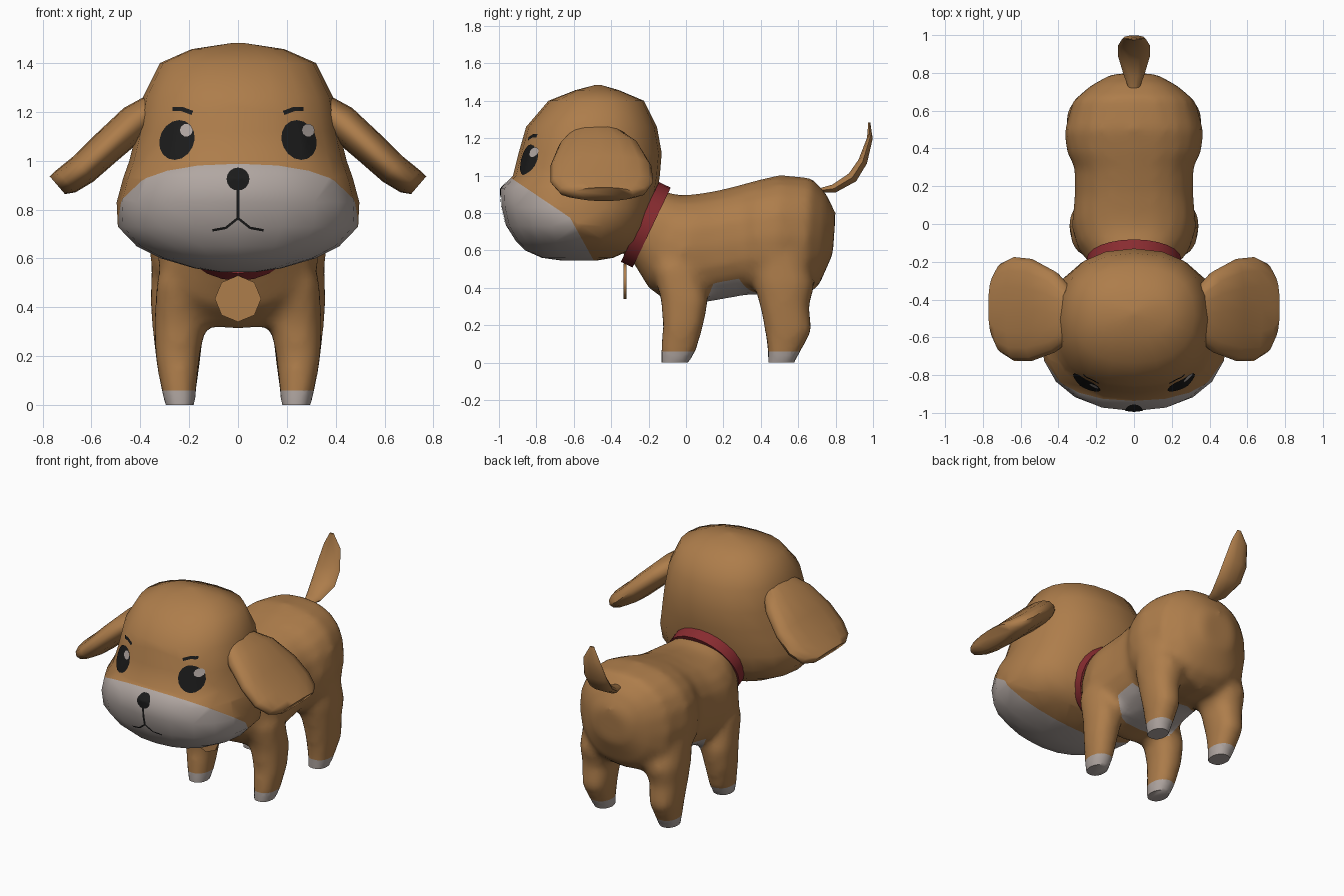
import bpy, bmesh
from math import sin, cos, pi, radians
from mathutils import Vector
from mathutils.bvhtree import BVHTree

cube = bpy.data.objects.get("Cube")
if cube:
    bpy.data.objects.remove(cube, do_unlink=True)


def material(name, r, g, b):
    m = bpy.data.materials.new(name)
    m.use_nodes = True
    m.diffuse_color = (r, g, b, 1)
    bsdf = m.node_tree.nodes["Principled BSDF"]
    bsdf.inputs["Base Color"].default_value = (r, g, b, 1)
    bsdf.inputs["Roughness"].default_value = 0.9
    return m


BROWN = material("brown_fur", 0.42, 0.205, 0.07)
WHITE = material("pale_fur", 0.44, 0.385, 0.36)
RED = material("red_collar", 0.25, 0.025, 0.03)
BLACK = material("black_marks", 0.011, 0.011, 0.011)
made = []


def ring(c, u, v, p=2.3, n=20):
    """Rounded cross-section around c, spanned by half-axes u and v."""
    def e(t):
        return (abs(t) ** (2 / p)) * (1 if t > 0 else -1)
    c, u, v = Vector(c), Vector(u), Vector(v)
    return [c + u * e(cos(2 * pi * i / n)) + v * e(sin(2 * pi * i / n)) for i in range(n)]


def loft(rings, loop=False):
    """Skin a row of rings; close it with caps or into a loop."""
    bm = bmesh.new()
    rows = [[bm.verts.new(p) for p in r] for r in rings]
    n = len(rows[0])
    pairs = list(zip(rows, rows[1:]))
    if loop:
        pairs.append((rows[-1], rows[0]))
    for a, b in pairs:
        for i in range(n):
            j = (i + 1) % n
            bm.faces.new((a[i], a[j], b[j], b[i]))
    if not loop:
        bm.faces.new(rows[0])
        bm.faces.new(rows[-1])
    bmesh.ops.recalc_face_normals(bm, faces=bm.faces)
    return bm


def finish(name, bm, mats, rule=None):
    bm.normal_update()
    if rule:
        for f in bm.faces:
            f.material_index = int(rule(f.calc_center_median()))
    me = bpy.data.meshes.new(name)
    bm.to_mesh(me)
    bm.free()
    for m in mats:
        me.materials.append(m)
    ob = bpy.data.objects.new(name, me)
    bpy.context.scene.collection.objects.link(ob)
    made.append(ob)
    return ob


def slice_mesh(bm, co, no, clear=False, faces=None):
    faces = faces or bm.faces[:]
    geom = set(faces)
    for f in faces:
        geom.update(f.edges, f.verts)
    bmesh.ops.bisect_plane(bm, geom=list(geom), plane_co=co, plane_no=no, clear_outer=clear)


# Head: height, front y, back y, half width
head_rows = [
    (1.483, -0.49, -0.45, 0.02), (1.457, -0.59, -0.36, 0.19), (1.40, -0.735, -0.225, 0.32),
    (1.26, -0.855, -0.155, 0.39), (1.12, -0.895, -0.13, 0.415), (1.0, -0.925, -0.14, 0.445),
    (0.93, -0.99, -0.15, 0.47), (0.83, -0.985, -0.17, 0.497), (0.73, -0.96, -0.20, 0.492),
    (0.65, -0.91, -0.24, 0.415), (0.60, -0.86, -0.30, 0.315), (0.56, -0.77, -0.39, 0.18),
    (0.545, -0.66, -0.48, 0.08)]
bm = loft([ring((0, (f + b) / 2, z), (w, 0, 0), (0, (b - f) / 2, 0)) for z, f, b, w in head_rows])

# Pale muzzle, cut out by two planes
cuts = [(Vector((0, -0.91, 0.97)), Vector((0, 0.195, 0.29)).normalized()),
        (Vector((0, -0.62, 0.775)), Vector((0, 0.235, 0.13)).normalized())]
for co, no in cuts:
    slice_mesh(bm, co, no)
head = finish("head", bm, [BROWN, WHITE],
              lambda c: all((c - co).dot(no) < 0 for co, no in cuts))
tree = BVHTree.FromPolygons([v.co.copy() for v in head.data.vertices],
                            [tuple(p.vertices) for p in head.data.polygons])


def on_face(x, z, lift):
    hit = tree.ray_cast(Vector((x, -3, z)), Vector((0, 1, 0)))[0]
    return hit - Vector((0, lift, 0))


def face_front(bm):
    bm.normal_update()
    for f in bm.faces:
        if f.normal.y > 0:
            f.normal_flip()


def spot(name, x, z, rx, rz, tilt, mat, lift=0.005, n=16, layers=4):
    """Oval mark laid on the front of the head."""
    bm = bmesh.new()
    ct, st = cos(tilt), sin(tilt)
    mid = bm.verts.new(on_face(x, z, lift))
    last = None
    for k in range(1, layers + 1):
        row = []
        for i in range(n):
            a, s = 2 * pi * i / n, k / layers
            px, pz = rx * s * cos(a), rz * s * sin(a)
            row.append(bm.verts.new(on_face(x + px * ct - pz * st, z + px * st + pz * ct, lift)))
        for i in range(n):
            j = (i + 1) % n
            bm.faces.new((last[i], last[j], row[j], row[i]) if last else (mid, row[j], row[i]))
        last = row
    face_front(bm)
    finish(name, bm, [mat])


def stroke(name, points, width, steps=5):
    """Thin painted line laid on the front of the head."""
    pts = [Vector(p) for p in points]
    path = [a.lerp(b, i / steps) for a, b in zip(pts, pts[1:]) for i in range(steps)] + [pts[-1]]
    bm = bmesh.new()
    last = None
    for i, p in enumerate(path):
        t = (path[min(i + 1, len(path) - 1)] - path[max(i - 1, 0)]).normalized()
        side = Vector((-t.y, t.x)) * width / 2
        row = [bm.verts.new(on_face(*(p + side * k), 0.004)) for k in (-1, 0, 1)]
        if last:
            for k in (0, 1):
                bm.faces.new((last[k], last[k + 1], row[k + 1], row[k]))
        last = row
    face_front(bm)
    finish(name, bm, [BLACK])


# Nose and mouth
spot("nose", 0, 0.925, 0.047, 0.047, 0, BLACK)
stroke("mouth_line", [(0, 0.89), (0, 0.76)], 0.014)

# Ear: centre x, centre z, centre y, half width, half thickness
ear_rows = [
    (0.33, 1.23, -0.48, 0.13, 0.055), (0.42, 1.16, -0.465, 0.215, 0.074), (0.54, 1.053, -0.455, 0.27, 0.07),
    (0.635, 0.965, -0.45, 0.275, 0.066), (0.705, 0.916, -0.445, 0.235, 0.06), (0.74, 0.9, -0.44, 0.165, 0.048)]

# Paired parts of the head
for s, side in ((1, "left"), (-1, "right")):
    bm = loft([ring((s * x, y, z), (0, w, 0), Vector((s * 0.65, 0, 0.76)) * t, n=16)
               for x, z, y, w, t in ear_rows])
    finish(side + "_ear", bm, [BROWN])
    spot(side + "_eye", s * 0.25, 1.085, 0.07, 0.084, s * radians(25), BLACK)
    spot(side + "_eye_glint", s * 0.25 + 0.038, 1.125, 0.026, 0.026, 0, WHITE, 0.009, 10, 2)
    stroke(side + "_brow", [(s * 0.268, 1.212), (s * 0.23, 1.212), (s * 0.187, 1.196)], 0.018)
    stroke(side + "_mouth", [(0, 0.765), (s * 0.05, 0.725), (s * 0.105, 0.715)], 0.01)

# Leg spans: height, front y, back y, inner x, outer x
front_leg = [
    (-0.04, -0.135, -0.01, 0.18, 0.29), (0.06, -0.135, 0.055, 0.17, 0.315), (0.2, -0.125, 0.095, 0.155, 0.34),
    (0.33, -0.135, 0.12, 0.13, 0.345), (0.5, -0.18, 0.08, 0.1, 0.335), (0.68, -0.13, 0.03, 0.08, 0.28)]
back_leg = [
    (-0.04, 0.435, 0.56, 0.18, 0.29), (0.06, 0.435, 0.615, 0.17, 0.315), (0.17, 0.42, 0.675, 0.155, 0.335),
    (0.3, 0.395, 0.66, 0.14, 0.35), (0.42, 0.36, 0.69, 0.1, 0.36), (0.58, 0.36, 0.64, 0.1, 0.355),
    (0.75, 0.42, 0.58, 0.1, 0.3)]

# Torso: top y, top z, bottom y, bottom z, half width
body_rows = [
    (-0.22, 0.92, -0.37, 0.60, 0.19), (-0.12, 0.915, -0.295, 0.555, 0.22), (-0.03, 0.895, -0.2, 0.40, 0.30),
    (0.05, 0.9, -0.08, 0.31, 0.33), (0.17, 0.92, 0.12, 0.325, 0.315), (0.29, 0.95, 0.31, 0.36, 0.315),
    (0.38, 0.975, 0.38, 0.365, 0.355), (0.5, 1.003, 0.47, 0.35, 0.37), (0.67, 0.988, 0.63, 0.35, 0.325),
    (0.745, 0.91, 0.71, 0.41, 0.235), (0.8, 0.80, 0.785, 0.58, 0.12)]
parts = [loft([ring((0, (ty + by) / 2, (tz + bz) / 2), (w, 0, 0),
                    (0, (ty - by) / 2, (tz - bz) / 2), 2.4) for ty, tz, by, bz, w in body_rows])]
for rows in (front_leg, back_leg):
    for s in (1, -1):
        parts.append(loft([ring((s * (i + o) / 2, (f + b) / 2, z), ((o - i) / 2, 0, 0),
                                (0, (b - f) / 2, 0), n=14) for z, f, b, i, o in rows]))

# Torso and legs fused into one softly blended skin
whole = bmesh.new()
for bm in parts:
    piece = bpy.data.meshes.new("piece")
    bm.to_mesh(piece)
    bm.free()
    whole.from_mesh(piece)
    bpy.data.meshes.remove(piece)
body = finish("body", whole, [BROWN, WHITE])
remesh = body.modifiers.new("Fuse", "REMESH")
remesh.mode = "VOXEL"
remesh.voxel_size = 0.025
soften = body.modifiers.new("Soften", "SMOOTH")
soften.factor = 0.5
soften.iterations = 6
skin = body.evaluated_get(bpy.context.evaluated_depsgraph_get()).to_mesh()
bm = bmesh.new()
bm.from_mesh(skin)
body.modifiers.clear()

# Flat soles and pale paws
slice_mesh(bm, (0, 0, 0), (0, 0, -1), clear=True)
bmesh.ops.holes_fill(bm, edges=[e for e in bm.edges if e.is_boundary], sides=0)
slice_mesh(bm, (0, 0, 0.06), (0, 0, 1))


# Pale belly patch with a clean octagonal edge
def underside(f):
    c = f.calc_center_median()
    return 0.28 < c.z < 0.45 and 0 < c.y < 0.42 and f.normal.z < -0.3


half_x, half_y, mid_y = 0.25, 0.165, 0.215
spokes = [(cos(pi * k / 4), sin(pi * k / 4)) for k in range(8)]
for ca, sa in spokes:
    bm.normal_update()
    slice_mesh(bm, (half_x * ca, mid_y + half_y * sa, 0), (ca / half_x, sa / half_y, 0),
               faces=[f for f in bm.faces if underside(f)])
bm.normal_update()
for f in bm.faces:
    c = f.calc_center_median()
    belly = underside(f) and all(
        ca * c.x / half_x + sa * (c.y - mid_y) / half_y < 1 for ca, sa in spokes)
    f.material_index = int(c.z < 0.06 or belly)
bm.to_mesh(body.data)
bm.free()

# Tail: y, z, half width, half thickness
tail_rows = [(0.70, 0.918, 0.022, 0.01), (0.79, 0.93, 0.055, 0.024), (0.89, 0.99, 0.085, 0.03),
             (0.945, 1.075, 0.085, 0.026), (0.983, 1.2, 0.06, 0.016), (0.98, 1.283, 0.015, 0.006)]
rings = []
for i, (y, z, w, t) in enumerate(tail_rows):
    a, b = tail_rows[max(i - 1, 0)], tail_rows[min(i + 1, len(tail_rows) - 1)]
    d = Vector((0, b[0] - a[0], b[1] - a[1])).normalized()
    rings.append(ring((0, y, z), (w, 0, 0), Vector((0, -d.z, d.y)) * t, 2, 10))
finish("tail", loft(rings), [BROWN])

# Collar: square band swept round a tilted oval
mid, up, axis = Vector((0, -0.215, 0.737)), Vector((0, 0.43, 0.9)), Vector((0, -0.9, 0.43))
band = [ring(mid + axis * o, (0.25 - g, 0, 0), up * (0.237 - g), 2, 24)
        for g, o in ((0, -0.035), (0, 0.035), (0.035, 0.035), (0.035, -0.035))]
finish("collar", loft(band, loop=True), [RED])

# Octagonal tag
tag = [ring((0, y, 0.435), (0.095, 0, 0), (0, 0, 0.095), 2, 8) for y in (-0.333, -0.317)]
finish("collar_tag", loft(tag), [BROWN])

# Smooth shading with crisp edges
bpy.ops.object.select_all(action="DESELECT")
for ob in made:
    ob.select_set(True)
bpy.context.view_layer.objects.active = head
bpy.ops.object.shade_smooth_by_angle(angle=radians(60))
